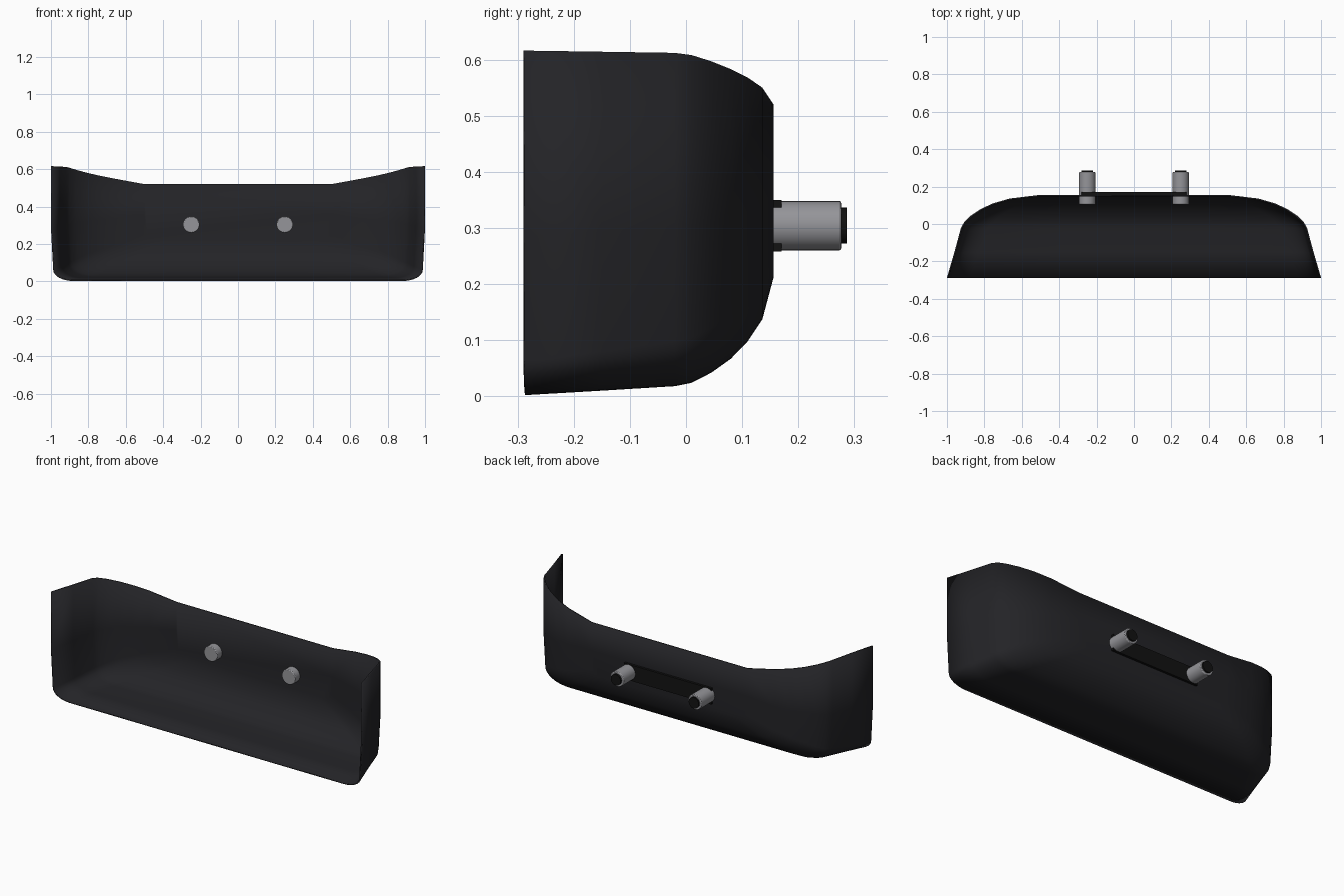
import bpy, bmesh, math
from math import sin, cos, pi

if "Cube" in bpy.data.objects:
    bpy.data.objects.remove(bpy.data.objects["Cube"])


def material(name, color):
    m = bpy.data.materials.new(name)
    m.diffuse_color = color
    m.use_nodes = True
    m.node_tree.nodes["Principled BSDF"].inputs["Base Color"].default_value = m.diffuse_color
    return m


BLACK = material("black_plastic", (0.017, 0.017, 0.02, 1))
DARK = material("black_rubber", (0.006, 0.006, 0.006, 1))
STEEL = material("grey_metal", (0.3, 0.3, 0.32, 1))


def finish(ob, mat, angle=40):
    ob.data.materials.append(mat)
    bpy.ops.object.select_all(action='DESELECT')
    ob.select_set(True)
    bpy.context.view_layer.objects.active = ob
    bpy.ops.object.shade_smooth_by_angle(angle=math.radians(angle))


# Backrest shell: U-shaped sections lofted from the open front to the flat back
# Each station: y, half width, bottom z, top z, corner radius in x, in z
STATIONS = [
    (-0.287, 1.0, 0.002, 0.616, 0.11, 0.06),
    (-0.15, 0.96, 0.010, 0.614, 0.12, 0.07),
    (-0.02, 0.925, 0.018, 0.612, 0.13, 0.08),
    (0.01, 0.908, 0.024, 0.608, 0.14, 0.08),
    (0.045, 0.872, 0.042, 0.597, 0.14, 0.08),
    (0.08, 0.82, 0.067, 0.583, 0.14, 0.08),
    (0.11, 0.755, 0.098, 0.568, 0.13, 0.07),
    (0.136, 0.665, 0.137, 0.550, 0.11, 0.06),
    (0.156, 0.5, 0.212, 0.520, 0.07, 0.04),
]


def section(y, w, b, top, rx, rz):
    half = [(w, top), (w, b + rz + (top - b - rz) * 0.4)]
    for i in range(9):
        a = i / 8 * pi / 2
        half.append((w - 0.012 - rx + rx * cos(a), b + rz - rz * sin(a)))
    half.append((w * 0.4, b))
    return [(x, y, z) for x, z in half] + [(-x, y, z) for x, z in reversed(half)]


bm = bmesh.new()
rows = [[bm.verts.new(p) for p in section(*s)] for s in STATIONS]
for a, b in zip(rows, rows[1:]):
    for i in range(len(a) - 1):
        bm.faces.new((a[i], a[i + 1], b[i + 1], b[i]))
bm.faces.new(rows[-1])
bmesh.ops.recalc_face_normals(bm, faces=bm.faces)
# make normals point outwards (back panel faces +y)
bm.faces.ensure_lookup_table()
if bm.faces[-1].normal.y < 0:
    bmesh.ops.reverse_faces(bm, faces=bm.faces)
mesh = bpy.data.meshes.new("backrest_shell")
bm.to_mesh(mesh)
bm.free()
shell = bpy.data.objects.new("backrest_shell", mesh)
bpy.context.collection.objects.link(shell)
finish(shell, BLACK)
solid = shell.modifiers.new("thickness", 'SOLIDIFY')
solid.thickness = 0.008
solid.offset = -1


def rod(name, x, y0, y1, r, mat):
    bpy.ops.mesh.primitive_cylinder_add(
        vertices=32, radius=r, depth=y1 - y0,
        location=(x, (y0 + y1) / 2, 0.304), rotation=(pi / 2, 0, 0))
    ob = bpy.context.object
    ob.name = name
    finish(ob, mat)
    return ob


# Mounting posts through the back, each with a dark end plug
for side, x in (("left", -0.25), ("right", 0.25)):
    post = rod(side + "_post", x, 0.105, 0.277, 0.044, STEEL)
    bev = post.modifiers.new("rounded_ends", 'BEVEL')
    bev.width = 0.004
    bev.segments = 2
    rod(side + "_post_plug", x, 0.27, 0.287, 0.032, DARK)

# Mounting plate joining the posts
bpy.ops.mesh.primitive_cube_add(size=1, location=(0, 0.162, 0.304))
plate = bpy.context.object
plate.name = "mounting_plate"
plate.scale = (0.56, 0.016, 0.092)
finish(plate, DARK, 30)
